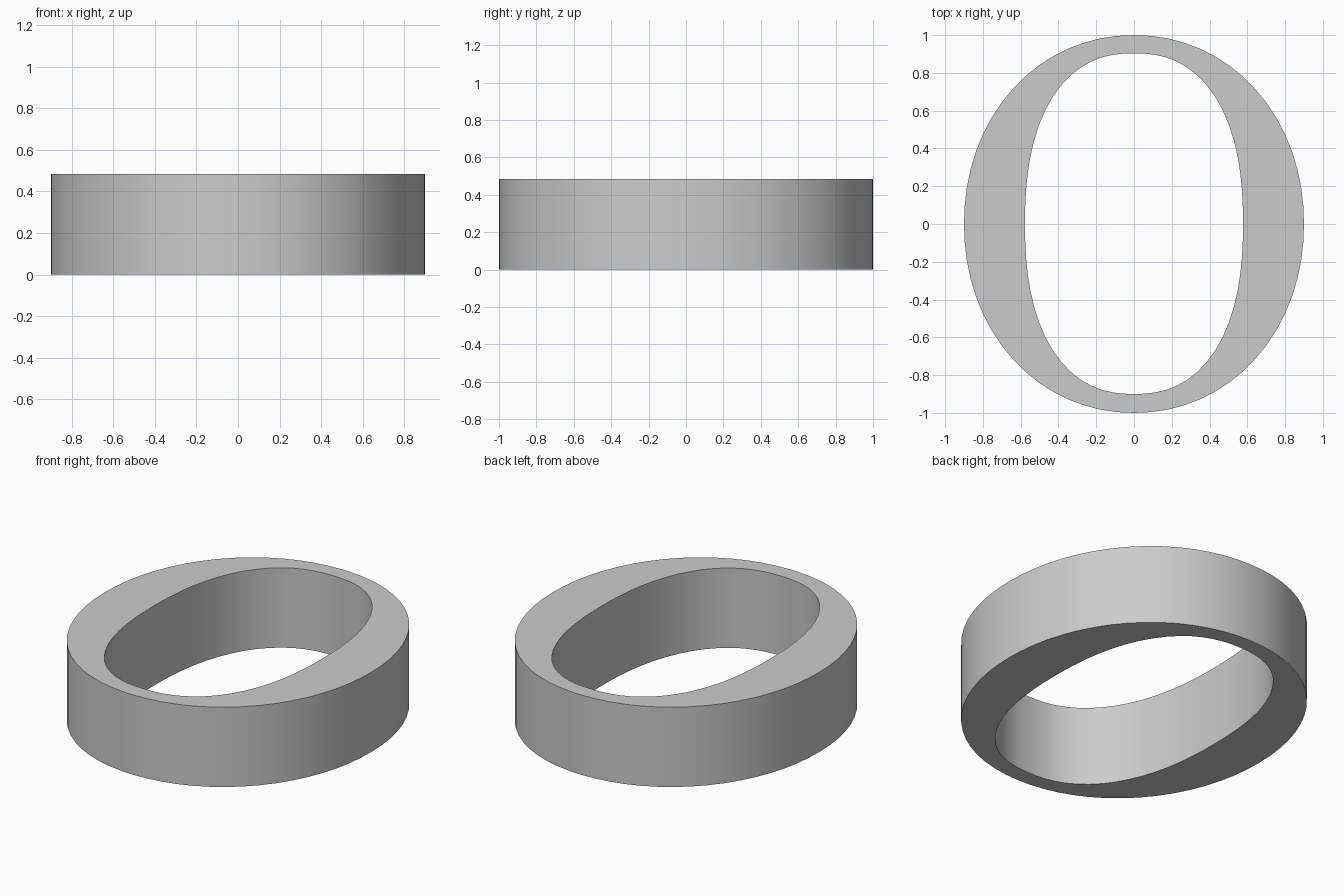
import bpy, bmesh, math

if "Cube" in bpy.data.objects:
    bpy.data.objects.remove(bpy.data.objects["Cube"])

HEIGHT = 0.485
SIDES = 64


def loop_points(rx, ry, power, cy=0.0):
    """Rounded oval outline, slightly squarer than an ellipse when power > 2."""
    pts = []
    for i in range(SIDES):
        t = 2 * math.pi * i / SIDES
        c, s = math.cos(t), math.sin(t)
        r = (abs(c) ** power + abs(s) ** power) ** (-1 / power)
        pts.append((rx * c * r, ry * s * r + cy))
    return pts


grey = bpy.data.materials.new("light grey")
grey.diffuse_color = (0.6, 0.6, 0.6, 1)
grey.use_nodes = True
grey.node_tree.nodes["Principled BSDF"].inputs["Base Color"].default_value = grey.diffuse_color

# Oval ring: outer and inner walls joined by flat top and bottom faces
bm = bmesh.new()
outer = loop_points(0.9, 1.0, 2.06)
inner = loop_points(0.577, 0.902, 2.35, 0.002)
section = [(outer, 0), (outer, HEIGHT), (inner, HEIGHT), (inner, 0)]
rings = [[bm.verts.new((x, y, z)) for x, y in pts] for pts, z in section]
for k in range(4):
    a, b = rings[k], rings[(k + 1) % 4]
    for i in range(SIDES):
        j = (i + 1) % SIDES
        bm.faces.new((a[i], a[j], b[j], b[i]))
bmesh.ops.recalc_face_normals(bm, faces=bm.faces)
mesh = bpy.data.meshes.new("oval_ring")
bm.to_mesh(mesh)
bm.free()
mesh.materials.append(grey)
ring = bpy.data.objects.new("oval_ring", mesh)
bpy.context.collection.objects.link(ring)

# Smooth walls, sharp rims
bpy.context.view_layer.objects.active = ring
ring.select_set(True)
bpy.ops.object.shade_smooth_by_angle(angle=math.radians(30))
